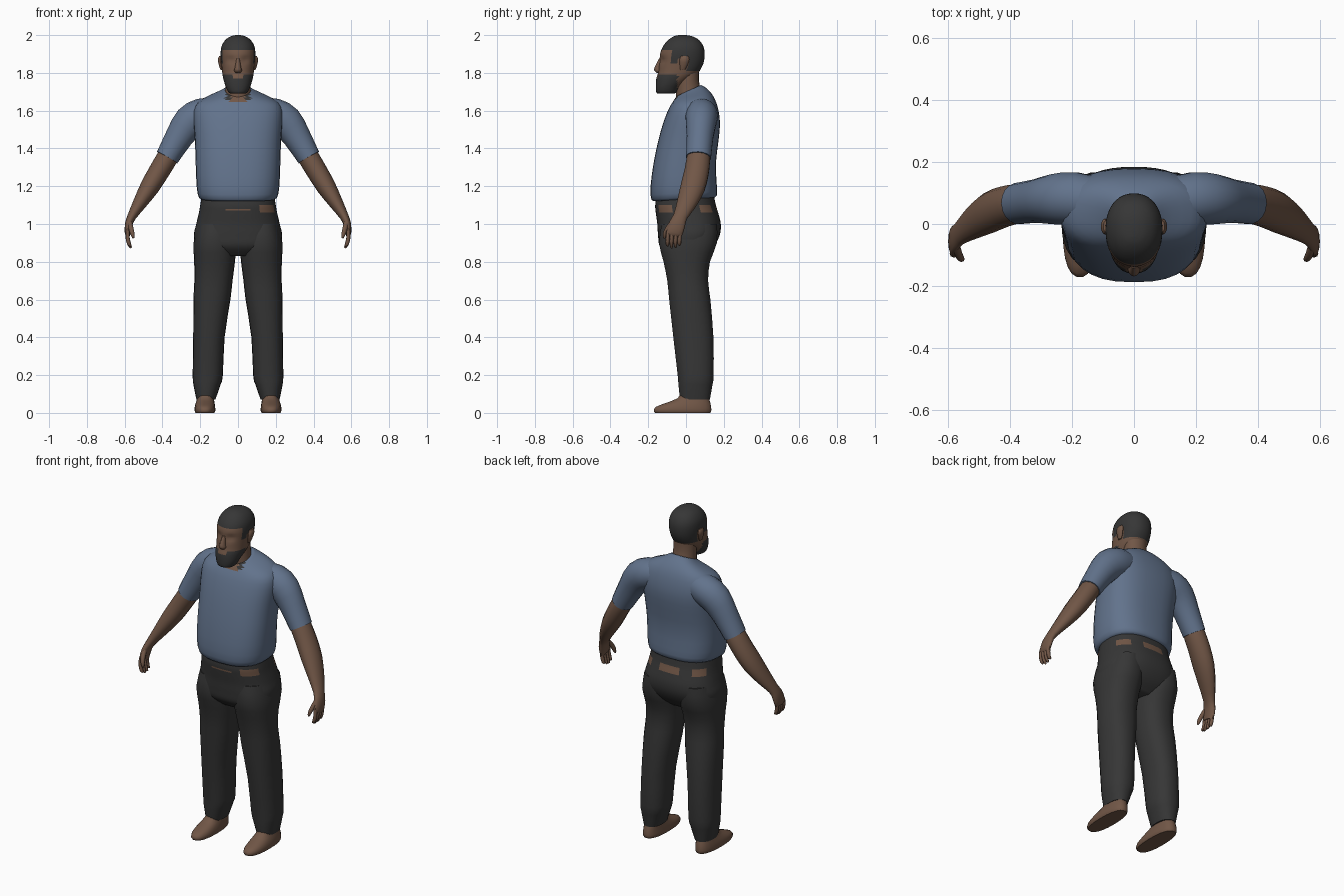
import bpy, bmesh, math
from mathutils import Vector


def material(name, color):
    m = bpy.data.materials.new(name)
    m.diffuse_color = (*color, 1)
    return m


SHIRT = material("blue_cloth", (0.122, 0.171, 0.262))
SKIN = material("brown_skin", (0.165, 0.094, 0.062))
DARK = material("charcoal", (0.037, 0.037, 0.037))


def smooth_rows(rows, sub):
    """Catmull-Rom interpolation between the given section rows."""
    out = []
    for i in range(len(rows) - 1):
        p0, p1, p2, p3 = (rows[max(i - 1, 0)], rows[i], rows[i + 1], rows[min(i + 2, len(rows) - 1)])
        for k in range(sub):
            t = k / sub
            out.append([0.5 * (2 * b + (c - a) * t + (2 * a - 5 * b + 4 * c - d) * t * t
                               + (3 * b - a - 3 * c + d) * t ** 3)
                        for a, b, c, d in zip(p0, p1, p2, p3)])
    return out + [list(rows[-1])]


def skin_rings(name, rings, mats, rule=None, mirror=False, angle=50):
    """Bridge rings of points, cap the ends, colour faces by rule(centre)."""
    bm = bmesh.new()
    vr = [[bm.verts.new(p) for p in ring] for ring in rings]
    n = len(vr[0])
    for a, b in zip(vr, vr[1:]):
        for i in range(n):
            bm.faces.new((a[i], a[(i + 1) % n], b[(i + 1) % n], b[i]))
    bm.faces.new(vr[0][::-1])
    bm.faces.new(vr[-1])
    bmesh.ops.recalc_face_normals(bm, faces=bm.faces)
    if rule:
        for f in bm.faces:
            f.material_index = rule(f.calc_center_median())
    me = bpy.data.meshes.new(name)
    bm.to_mesh(me)
    bm.free()
    for m in mats:
        me.materials.append(m)
    ob = bpy.data.objects.new(name, me)
    bpy.context.collection.objects.link(ob)
    if mirror:
        ob.modifiers.new("mirror", 'MIRROR').use_mirror_merge = False
    bpy.ops.object.select_all(action='DESELECT')
    ob.select_set(True)
    bpy.context.view_layer.objects.active = ob
    bpy.ops.object.shade_smooth_by_angle(angle=math.radians(angle))
    return ob


def power(v, e):
    return math.copysign(abs(v) ** e, v)


def stack(name, rows, mats, sub=2, n=24, square=2.0, warp=None, **kw):
    """Horizontal slices: (z, centre x, half width, front y, back y, tilt)."""
    rings = []
    for z, cx, rx, yf, yb, tilt in smooth_rows(rows, sub):
        ring = []
        for i in range(n):
            a = 2 * math.pi * i / n
            dy = power(math.sin(a), 2 / square) * (yb - yf) / 2
            p = Vector((cx + rx * power(math.cos(a), 2 / square), (yf + yb) / 2 + dy, z + tilt * dy))
            ring.append(warp(p) if warp else p)
        rings.append(ring)
    return skin_rings(name, rings, mats, **kw)


def tube(name, rows, mats, sub=2, n=14, **kw):
    """Sections square to a path: (x, y, z, radius across, radius along y)."""
    rows = smooth_rows(rows, sub)
    rings = []
    for i, r in enumerate(rows):
        t = (Vector(rows[min(i + 1, len(rows) - 1)][:3]) - Vector(rows[max(i - 1, 0)][:3])).normalized()
        u = Vector((0, 1, 0)).cross(t).normalized()
        v = t.cross(u)
        rings.append([Vector(r[:3]) + u * r[3] * math.cos(2 * math.pi * k / n)
                      + v * r[4] * math.sin(2 * math.pi * k / n) for k in range(n)])
    return skin_rings(name, rings, mats, **kw)


# Shirt body, with the open collar coloured on the front of the neck
def collar(c):
    if c.y < 0.0 and c.z > 1.64:
        if abs(c.x) < 0.035:
            return 1
        if abs(c.x) < 0.062 and c.z < 1.69:
            return 2
    return 0


stack("shirt_body", [
    (1.13, 0, 0.185, -0.165, 0.145, 0.06), (1.14, 0, 0.207, -0.183, 0.163, 0.06),
    (1.20, 0, 0.219, -0.188, 0.163, 0.03), (1.32, 0, 0.224, -0.172, 0.158, 0),
    (1.44, 0, 0.228, -0.147, 0.172, 0), (1.53, 0, 0.235, -0.122, 0.18, 0),
    (1.60, 0, 0.235, -0.096, 0.172, 0), (1.645, 0, 0.212, -0.078, 0.155, 0.1),
    (1.675, 0, 0.155, -0.064, 0.132, 0.2), (1.695, 0, 0.10, -0.055, 0.105, 0.33),
    (1.708, 0, 0.07, -0.045, 0.08, 0.45)],
    [SHIRT, SKIN, DARK], n=32, square=2.5, rule=collar)

# Short sleeves and arms
tube("sleeve", [
    (0.10, 0.07, 1.595, 0.075, 0.075), (0.19, 0.082, 1.578, 0.088, 0.086),
    (0.255, 0.08, 1.54, 0.088, 0.082), (0.312, 0.074, 1.46, 0.074, 0.071),
    (0.375, 0.066, 1.352, 0.062, 0.067)], [SHIRT], n=18, mirror=True)
tube("arm", [
    (0.34, 0.07, 1.41, 0.05, 0.055), (0.375, 0.066, 1.35, 0.056, 0.063),
    (0.42, 0.056, 1.275, 0.055, 0.066), (0.468, 0.036, 1.195, 0.051, 0.066),
    (0.52, 0.003, 1.11, 0.037, 0.053), (0.562, -0.03, 1.04, 0.024, 0.038),
    (0.578, -0.046, 1.0, 0.02, 0.044), (0.584, -0.06, 0.955, 0.016, 0.044),
    (0.582, -0.064, 0.94, 0.011, 0.04)], [SKIN], mirror=True)

# Fingers and thumb
for i, tip in enumerate((0.885, 0.873, 0.876, 0.893)):
    y = -0.094 + i * 0.021
    tube(f"finger_{i + 1}", [
        (0.584, y, 0.965, 0.010, 0.010), (0.584, y - 0.003, 0.925, 0.011, 0.0105),
        (0.576, y - 0.004, 0.893, 0.010, 0.0095), (0.566, y - 0.003, tip, 0.005, 0.005)],
        [SKIN], n=8, mirror=True)
tube("thumb", [
    (0.575, -0.07, 1.01, 0.014, 0.014), (0.566, -0.098, 0.975, 0.013, 0.013),
    (0.558, -0.112, 0.945, 0.011, 0.011), (0.553, -0.115, 0.925, 0.005, 0.005)],
    [SKIN], n=8, mirror=True)


# Trousers, with strips of skin showing under the hem
def waist_gap(c):
    if not 1.062 < c.z < 1.098:
        return 0
    side_front = 0.12 < c.x < 0.19 and c.y < -0.03
    front = abs(c.x) < 0.07 and c.y < 0 and 1.07 < c.z < 1.085
    back = c.y > 0 and (abs(c.x) < 0.06 or 0.14 < abs(c.x) < 0.19)
    return int(side_front or front or back)


stack("trouser_seat", [
    (1.15, 0, 0.192, -0.155, 0.148, 0), (1.10, 0, 0.20, -0.163, 0.158, 0),
    (1.06, 0, 0.207, -0.16, 0.17, 0), (1.0, 0, 0.221, -0.152, 0.184, 0),
    (0.94, 0, 0.233, -0.148, 0.178, 0), (0.88, 0, 0.215, -0.138, 0.145, 0),
    (0.83, 0, 0.12, -0.09, 0.09, 0)],
    [DARK, SKIN], sub=4, n=48, square=2.4, rule=waist_gap)
stack("trouser_leg", [
    (1.0, 0.12, 0.095, -0.13, 0.165, 0), (0.9, 0.123, 0.112, -0.144, 0.165, 0),
    (0.8, 0.124, 0.108, -0.12, 0.128, 0), (0.7, 0.13, 0.101, -0.1, 0.118, 0),
    (0.6, 0.138, 0.098, -0.09, 0.13, 0), (0.4, 0.154, 0.083, -0.068, 0.146, 0),
    (0.2, 0.16, 0.08, -0.045, 0.147, 0), (0.15, 0.164, 0.072, -0.041, 0.141, 0),
    (0.07, 0.17, 0.05, -0.032, 0.127, 0)],
    [DARK], n=22, square=2.3, mirror=True)

# Feet
stack("foot", [
    (0.0, 0.175, 0.05, -0.165, 0.13, 0), (0.012, 0.175, 0.055, -0.172, 0.135, 0),
    (0.032, 0.175, 0.054, -0.16, 0.134, 0), (0.052, 0.174, 0.05, -0.11, 0.13, 0),
    (0.078, 0.172, 0.044, -0.045, 0.122, 0), (0.12, 0.17, 0.04, -0.02, 0.11, 0)],
    [SKIN], n=22, square=2.4, mirror=True)


# Head with hair and beard areas, and shallow eye sockets
def sockets(p):
    if p.y < -0.06:
        d = ((abs(p.x) - 0.038) / 0.024) ** 2 + ((p.z - 1.868) / 0.018) ** 2
        p.y += 0.012 * math.exp(-d)
    return p


def hair_and_beard(c):
    hairline = 1.925 if c.y < -0.075 else 1.845 if c.y < -0.035 else 1.87 if c.y < 0.01 else 1.815
    mouth = abs(c.x) < 0.03 and c.z > 1.768 and c.y < -0.1
    beard = c.z < 1.795 and c.y < -0.045 and not mouth
    return int(c.z > hairline or beard)


stack("head", [
    (1.69, 0, 0.035, -0.145, -0.07, 0), (1.697, 0, 0.05, -0.157, -0.05, 0),
    (1.73, 0, 0.066, -0.16, -0.025, 0), (1.77, 0, 0.078, -0.157, 0.03, 0),
    (1.80, 0, 0.083, -0.148, 0.065, 0), (1.85, 0, 0.088, -0.142, 0.092, 0),
    (1.90, 0, 0.092, -0.137, 0.099, 0), (1.94, 0, 0.087, -0.122, 0.092, 0),
    (1.973, 0, 0.068, -0.095, 0.07, 0), (1.993, 0, 0.04, -0.065, 0.035, 0),
    (2.0, 0, 0.012, -0.04, 0.0, 0)],
    [SKIN, DARK], sub=4, n=40, square=2.2, warp=sockets, rule=hair_and_beard, angle=60)
stack("neck", [
    (1.62, 0, 0.075, -0.05, 0.09, 0), (1.70, 0, 0.068, -0.052, 0.078, 0.2),
    (1.76, 0, 0.066, -0.05, 0.068, 0), (1.84, 0, 0.066, -0.05, 0.07, 0)], [SKIN], n=20)

# Nose and ears
stack("nose", [
    (1.80, 0, 0.014, -0.155, -0.12, 0), (1.812, 0, 0.021, -0.168, -0.12, 0),
    (1.83, 0, 0.016, -0.166, -0.12, 0), (1.875, 0, 0.009, -0.143, -0.12, 0)], [SKIN], n=12)
stack("ear", [
    (1.815, 0.086, 0.006, -0.03, -0.005, 0), (1.84, 0.09, 0.011, -0.033, 0.008, 0),
    (1.872, 0.094, 0.013, -0.034, 0.018, 0), (1.89, 0.092, 0.007, -0.025, 0.01, 0)],
    [SKIN], n=12, mirror=True)
